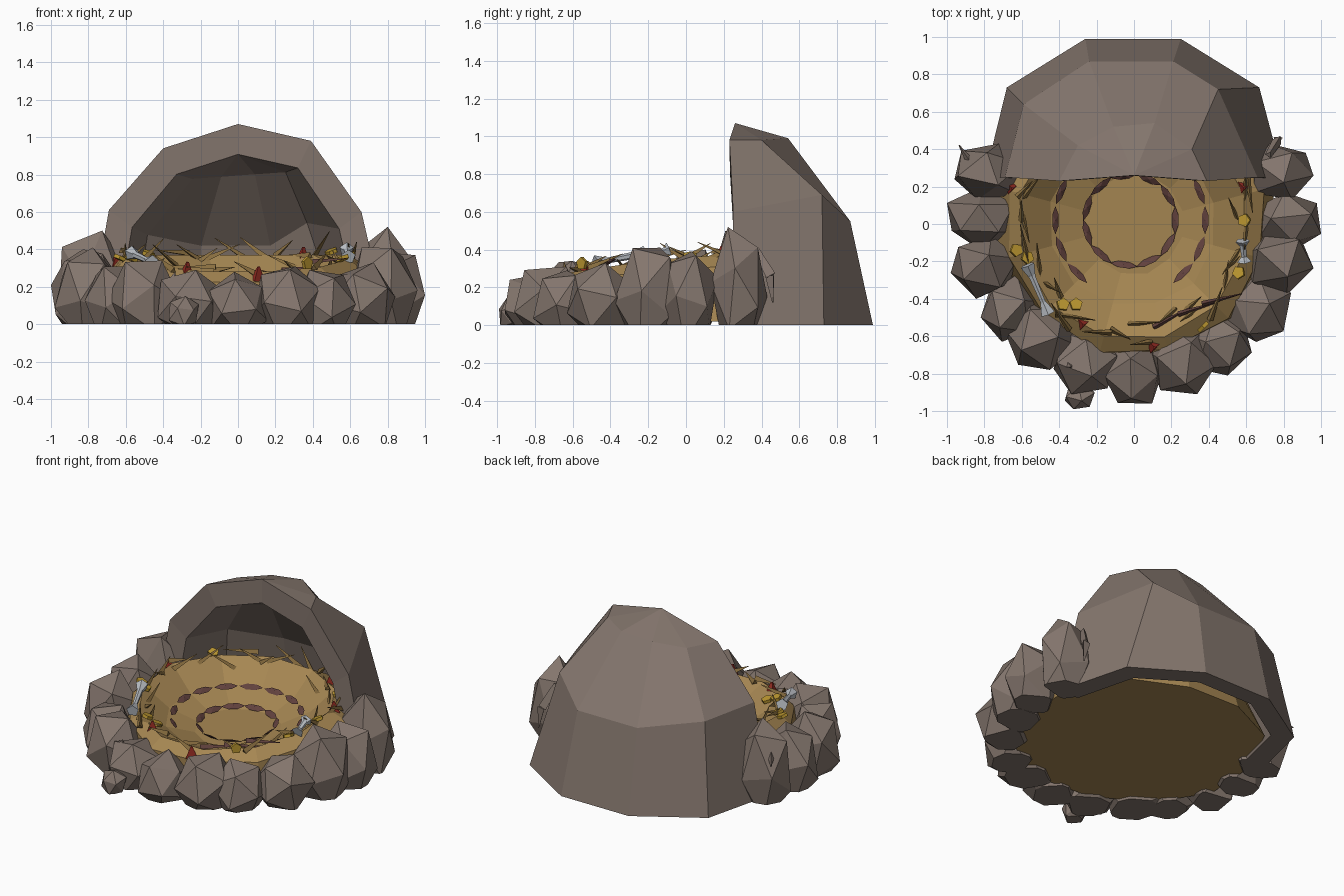
import bpy, bmesh, math, random
from mathutils import Vector, Matrix

random.seed(11)
cube = bpy.data.objects.get("Cube")
if cube:
    bpy.data.objects.remove(cube, do_unlink=True)


def material(name, rgb):
    m = bpy.data.materials.new(name)
    m.use_nodes = True
    m.diffuse_color = (*rgb, 1)
    node = m.node_tree.nodes["Principled BSDF"]
    node.inputs["Base Color"].default_value = (*rgb, 1)
    node.inputs["Roughness"].default_value = 0.9
    return m


ROCK = material("stone", (0.23, 0.18, 0.153))
STRAW = material("straw", (0.38, 0.24, 0.085))
TWIG = material("twig_brown", (0.25, 0.155, 0.05))
BARK = material("dark_bark", (0.12, 0.053, 0.047))
BONE = material("bone", (0.50, 0.53, 0.57))
GOLD = material("gold", (0.50, 0.31, 0.03))
RED = material("red_gem", (0.36, 0.03, 0.02))


def finish(bm, name, mat):
    bmesh.ops.recalc_face_normals(bm, faces=bm.faces)
    mesh = bpy.data.meshes.new(name)
    bm.to_mesh(mesh)
    bm.free()
    mesh.materials.append(mat)
    obj = bpy.data.objects.new(name, mesh)
    bpy.context.collection.objects.link(obj)


def spike(bm, a, b, r1, r2, sides=4):
    """Tapered rod from a to b."""
    a, b = Vector(a), Vector(b)
    d = b - a
    mat = Matrix.Translation((a + b) / 2) @ d.to_track_quat("Z", "Y").to_matrix().to_4x4()
    bmesh.ops.create_cone(bm, cap_ends=True, segments=sides, radius1=r1,
                          radius2=r2, depth=d.length, matrix=mat)


# Straw bed: a lathed bowl that drops toward the front
PROFILE = [(0.27, 0.16), (0.45, 0.23), (0.62, 0.37), (0.70, 0.31), (0.76, 0.02)]
SIDES = 12


def tilt(y, z):
    return z * (1 + 0.4 * min(y, 0))


def bed_z(x, y):
    r = math.hypot(x, y)
    z = PROFILE[0][1]
    for (r0, z0), (r1, z1) in zip(PROFILE, PROFILE[1:4]):
        if r > r0:
            z = z0 + (z1 - z0) * min(1, (r - r0) / (r1 - r0))
    return tilt(y, z)


bm = bmesh.new()
rings = []
for r, z in PROFILE:
    ring = []
    for i in range(SIDES):
        a = math.tau * (i + 0.5) / SIDES
        k = r * random.uniform(0.97, 1.03)
        x, y = k * math.cos(a), k * math.sin(a)
        ring.append(bm.verts.new((x, y + (0.05 if z < 0.1 else 0), tilt(y, z))))
    rings.append(ring)
for lo, hi in zip(rings, rings[1:]):
    for i in range(SIDES):
        j = (i + 1) % SIDES
        bm.faces.new((lo[i], lo[j], hi[j], hi[i]))
bm.faces.new(rings[0])
bm.faces.new(rings[-1])
finish(bm, "straw_bed", STRAW)

# Stone hood: thick half dome, open at the front
base = [(-0.80, 0.24, 0), (-0.68, 0.73, 0), (-0.26, 0.99, 0),
        (0.25, 0.99, 0), (0.67, 0.73, 0), (0.80, 0.24, 0)]
middle = [(-0.69, 0.25, 0.61), (-0.59, 0.64, 0.60), (-0.24, 0.87, 0.55),
          (0.21, 0.87, 0.55), (0.45, 0.72, 0.69), (0.66, 0.25, 0.60)]
upper = [(-0.40, 0.23, 0.94), (-0.30, 0.42, 0.94), (-0.11, 0.52, 0.97),
         (0.11, 0.54, 0.99), (0.31, 0.40, 0.98), (0.39, 0.23, 0.98)]
peak = (0, 0.26, 1.07)
bm = bmesh.new()


def hood_layer(shape):
    rows = [[bm.verts.new(shape(*p)) for p in row] for row in (base, middle, upper)]
    top = bm.verts.new(shape(*peak))
    for lo, hi in zip(rows, rows[1:]):
        for i in range(5):
            bm.faces.new((lo[i], lo[i + 1], hi[i + 1], hi[i]))
    for i in range(5):
        bm.faces.new((rows[2][i], rows[2][i + 1], top))
    return [r[0] for r in rows] + [top] + [r[-1] for r in reversed(rows)], rows[0]


def hollow(x, y, z):
    back = y - 0.25
    return x * 0.82, 0.25 + back * 0.84, z * (0.85 - 0.14 * back)


outer = hood_layer(lambda x, y, z: (x, y, z))
inner = hood_layer(hollow)
for a, b in zip(outer, inner):
    for i in range(len(a) - 1):
        bm.faces.new((a[i], a[i + 1], b[i + 1], b[i]))
finish(bm, "stone_hood", ROCK)

# Ring of boulders: centre x, y, half widths, top height
boulders = [
    (-0.78, 0.28, 0.18, 0.15, 0.50), (-0.82, 0.03, 0.18, 0.17, 0.40),
    (-0.80, -0.23, 0.18, 0.17, 0.41), (-0.66, -0.45, 0.16, 0.18, 0.31),
    (-0.50, -0.59, 0.20, 0.19, 0.34), (-0.26, -0.74, 0.17, 0.17, 0.29),
    (0.00, -0.80, 0.16, 0.16, 0.28), (0.26, -0.73, 0.18, 0.18, 0.31),
    (0.46, -0.65, 0.17, 0.16, 0.29), (0.66, -0.45, 0.18, 0.18, 0.33),
    (0.77, -0.20, 0.19, 0.18, 0.41), (0.82, 0.01, 0.18, 0.16, 0.39),
    (0.78, 0.28, 0.18, 0.15, 0.52), (-0.29, -0.92, 0.08, 0.07, 0.15),
    (-0.35, -0.75, 0.05, 0.05, 0.28)]
for n, (x, y, rx, ry, top) in enumerate(boulders):
    bm = bmesh.new()
    bmesh.ops.create_icosphere(bm, subdivisions=1, radius=1)
    spin = Matrix.Rotation(random.uniform(0, 6), 3, "Z") @ Matrix.Rotation(random.uniform(0.3, 0.9), 3, "X")
    for v in bm.verts:
        v.co = spin @ v.co * random.uniform(0.95, 1.12)
    low, high = ([f(v.co[k] for v in bm.verts) for k in range(3)] for f in (min, max))
    centre_z = top * 0.38
    target = ((x, rx), (y, ry), (centre_z, top - centre_z))
    for v in bm.verts:
        v.co = [c + h * (2 * (v.co[k] - low[k]) / (high[k] - low[k]) - 1)
                for k, (c, h) in enumerate(target)]
    # Flat underside
    cut = bmesh.ops.bisect_plane(bm, geom=bm.verts[:] + bm.edges[:] + bm.faces[:],
                                 plane_co=(0, 0, 0), plane_no=(0, 0, 1), clear_inner=True)
    bmesh.ops.holes_fill(bm, edges=[e for e in cut["geom_cut"] if isinstance(e, bmesh.types.BMEdge)])
    finish(bm, f"boulder_{n + 1}", ROCK)

# Thin stone slivers beside the hood
bm = bmesh.new()
spike(bm, (-0.84, 0.28, 0.36), (-0.935, 0.42, 0.30), 0.04, 0.004, 3)
spike(bm, (0.72, 0.37, 0.40), (0.77, 0.45, 0.26), 0.02, 0.03, 3)
spike(bm, (0.77, 0.45, 0.26), (0.79, 0.46, 0.12), 0.03, 0.004, 3)
finish(bm, "stone_slivers", ROCK)

# Lens-shaped bark chips laid in two circles in the bowl
bm = bmesh.new()
for radius, count, skip in ((0.24, 11, ()), (0.40, 16, (11, 12, 13))):
    for i in range(count):
        if i in skip:
            continue
        a = math.tau * i / count
        out = Vector((math.cos(a), math.sin(a), 0))
        side = Vector((-math.sin(a), math.cos(a), 0))
        c = out * radius + Vector((-0.02, 0.02, 0))
        c.z = bed_z(c.x, c.y) + 0.018
        out = out * 0.017 + Vector((0, 0, 0.012))
        up = Vector((0, 0, 0.008))
        tips = [bm.verts.new(c + side * k) for k in (-0.075, 0.075)]
        rim = [bm.verts.new(c + side * k + d) for k, d in
               ((-0.03, out), (0.03, out), (0, up), (0.03, -out), (-0.03, -out), (0, -up))]
        left, right = tips
        for loop in ((left, 0, 2, 4), (right, 3, 2, 1), (left, 4, 5, 0), (right, 1, 5, 3)):
            bm.faces.new([loop[0]] + [rim[k] for k in loop[1:]])
        bm.faces.new((rim[0], rim[1], rim[2]))
        bm.faces.new((rim[4], rim[2], rim[3]))
        bm.faces.new((rim[1], rim[0], rim[5]))
        bm.faces.new((rim[3], rim[5], rim[4]))
finish(bm, "bark_chips", BARK)

# Loose twigs around the rim, some with lifted tips
bm = bmesh.new()
for i in range(38):
    a = math.tau * (i + random.random()) / 38
    r = random.uniform(0.52, 0.64)
    x, y = r * math.cos(a), r * math.sin(a)
    d = a + random.choice((-1, 1)) * math.pi / 2 + random.uniform(-0.5, 0.5)
    h = random.uniform(0.05, 0.11)
    lift = random.uniform(0.0, 0.05 if y < 0.2 else 0.08)
    step = Vector((math.cos(d) * h, math.sin(d) * h, lift))
    c = Vector((x, y, bed_z(x, y) + 0.025 + lift * 0.3))
    spike(bm, c - step, c + step, 0.02, 0.002, 3)
finish(bm, "straw_twigs", TWIG)

# Long bark strips on the front right slope
bm = bmesh.new()
for x, y, turn in ((0.20, -0.50, 0.5), (0.34, -0.45, 0.3), (0.47, -0.40, 0.25)):
    c = Vector((x, y, bed_z(x, y) + 0.03))
    step = Vector((math.cos(turn), math.sin(turn), 0.1)) * 0.11
    spike(bm, c - step, c + step, 0.018, 0.003, 3)
finish(bm, "bark_strips", BARK)

# Bones with flared ends
bm = bmesh.new()
for a, b, r in (((-0.57, -0.22, 0.38), (-0.46, -0.48, 0.33), 0.025),
                ((0.58, -0.09, 0.40), (0.59, -0.20, 0.36), 0.025)):
    a, b = Vector(a), Vector(b)
    spike(bm, a.lerp(b, 0.2), a.lerp(b, 0.8), r * 0.8, r * 0.6, 6)
    spike(bm, a, a.lerp(b, 0.25), r * 1.6, r * 0.7, 5)
    spike(bm, b, b.lerp(a, 0.25), r * 1.6, r * 0.6, 5)
finish(bm, "bones", BONE)

# Five-sided coins, one of them standing on edge
bm = bmesh.new()
for x, y in ((-0.63, -0.14), (-0.57, -0.18), (-0.38, -0.43), (-0.31, -0.43),
             (0.59, 0.02), (0.56, -0.26), (-0.48, 0.42), (0.50, 0.36)):
    c = Vector((x, y, bed_z(x, y) + 0.022))
    lean = Vector((-x * 0.4, -y * 0.4, 0.6)).normalized() * 0.01
    spike(bm, c - lean, c + lean, 0.036, 0.036, 5)
spike(bm, (0.363, -0.543, 0.325), (0.377, -0.557, 0.325), 0.036, 0.036, 5)
finish(bm, "coins", GOLD)

# Red gems
bm = bmesh.new()
for x, y in ((-0.28, -0.53), (0.10, -0.65), (0.58, 0.20), (-0.66, 0.20), (0.34, 0.50)):
    z = bed_z(x, y)
    spike(bm, (x, y, z - 0.02), (x + 0.01, y - 0.01, z + 0.055), 0.045, 0.008, 3)
finish(bm, "gems", RED)
